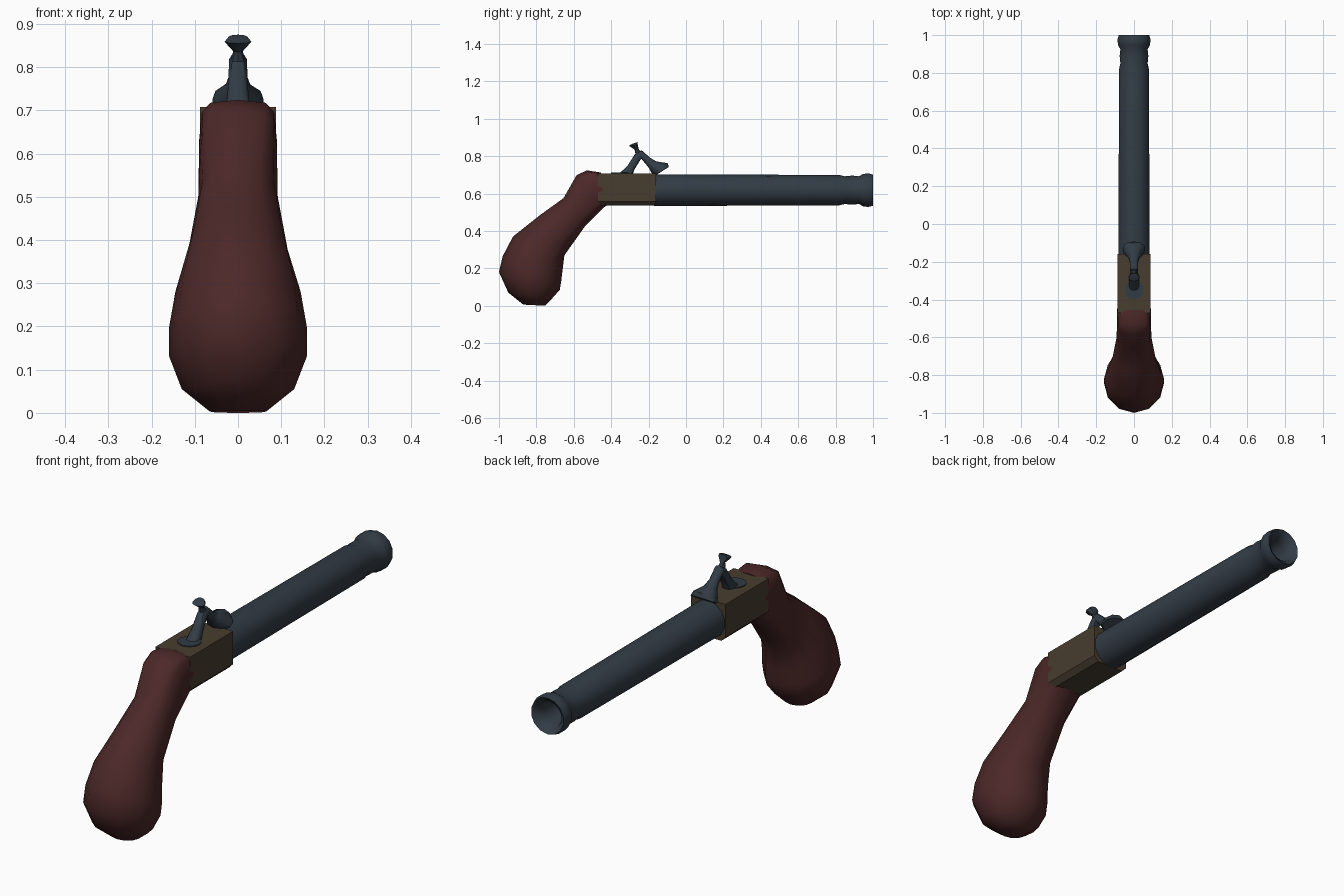
import bpy, bmesh, math
from mathutils import Vector

if "Cube" in bpy.data.objects:
    bpy.data.objects.remove(bpy.data.objects["Cube"])


def material(name, rgb):
    m = bpy.data.materials.new(name)
    m.diffuse_color = (*rgb, 1)
    m.use_nodes = True
    m.node_tree.nodes["Principled BSDF"].inputs["Base Color"].default_value = m.diffuse_color
    return m


STEEL = material("dark blue steel", (0.032, 0.045, 0.060))
WOOD = material("dark red wood", (0.072, 0.021, 0.021))
BRASS = material("dull brown metal", (0.064, 0.046, 0.029))


def finish(bm, name, mat, angle=40):
    bmesh.ops.recalc_face_normals(bm, faces=bm.faces)
    me = bpy.data.meshes.new(name)
    bm.to_mesh(me)
    bm.free()
    me.materials.append(mat)
    ob = bpy.data.objects.new(name, me)
    bpy.context.collection.objects.link(ob)
    bpy.ops.object.select_all(action='DESELECT')
    bpy.context.view_layer.objects.active = ob
    ob.select_set(True)
    bpy.ops.object.shade_smooth_by_angle(angle=math.radians(angle))
    return ob


def loft(name, mat, stations, sides, angle=40):
    """Stations: back (y, z), front (y, z), half width, squareness power."""
    bm = bmesh.new()
    rings = []
    for (by, bz), (fy, fz), hw, p in stations:
        mid = Vector((0, (by + fy) / 2, (bz + fz) / 2))
        half = Vector((0, (fy - by) / 2, (fz - bz) / 2))
        ring = []
        for i in range(sides):
            a = 2 * math.pi * i / sides
            c, s = math.cos(a), math.sin(a)
            c, s = (math.copysign(abs(v) ** p, v) for v in (c, s))
            ring.append(bm.verts.new(mid + half * c + Vector((hw * s, 0, 0))))
        rings.append(ring)
    for r, q in zip(rings, rings[1:]):
        for i in range(sides):
            j = (i + 1) % sides
            bm.faces.new((r[i], r[j], q[j], q[i]))
    bm.faces.new(rings[0])
    bm.faces.new(rings[-1])
    return finish(bm, name, mat, angle)


# Barrel with flared muzzle and open bore: (y, radius) along the axis
AXIS = 0.618
profile = [(-0.17, 0.085), (0.82, 0.081), (0.85, 0.074), (0.89, 0.078), (0.925, 0.074),
           (0.945, 0.086), (0.975, 0.090), (1.0, 0.083),
           (0.985, 0.062), (0.95, 0.052), (0.80, 0.048)]
loft("barrel", STEEL, [((y, AXIS + r), (y, AXIS - r), r, 1) for y, r in profile], 14)

# Receiver block with chamfered lower edges
bm = bmesh.new()
bmesh.ops.create_cube(bm, size=1)
for v in bm.verts:
    v.co = (v.co.x * 0.176, -0.315 + v.co.y * 0.31, 0.622 + v.co.z * 0.172)
low = [e for e in bm.edges if all(v.co.z < 0.6 for v in e.verts)
       and abs(e.verts[0].co.x - e.verts[1].co.x) < 0.01]
bmesh.ops.bevel(bm, geom=low, offset=0.022, segments=1, affect='EDGES')
finish(bm, "receiver", BRASS, 30)

# Grip: squared where it meets the receiver, rounding into a heavy bulb
loft("grip", WOOD, [
    ((-0.455, 0.712), (-0.44, 0.535), 0.089, 0.5),
    ((-0.53, 0.724), (-0.425, 0.535), 0.090, 0.5),
    ((-0.585, 0.698), (-0.44, 0.525), 0.090, 0.55),
    ((-0.655, 0.575), (-0.54, 0.425), 0.092, 0.85),
    ((-0.78, 0.485), (-0.65, 0.27), 0.115, 0.95),
    ((-0.925, 0.37), (-0.66, 0.19), 0.145, 1),
    ((-0.98, 0.265), (-0.668, 0.125), 0.160, 1),
    ((-1.0, 0.18), (-0.675, 0.085), 0.160, 1),
    ((-0.95, 0.07), (-0.715, 0.04), 0.130, 1),
    ((-0.87, 0.006), (-0.755, 0.0), 0.065, 1),
], 12, 60)

# Steel plate at the hammer's foot
bm = bmesh.new()
bmesh.ops.create_cone(bm, cap_ends=True, segments=12, radius1=0.05, radius2=0.05, depth=0.006)
bmesh.ops.translate(bm, verts=bm.verts, vec=(0, -0.35, 0.709))
finish(bm, "hammer_plate", STEEL)

# Hammer: leg, elbow, forward arm and flared striking cup
loft("hammer", STEEL, [
    ((-0.365, 0.70), (-0.285, 0.70), 0.030, 0.8),
    ((-0.315, 0.745), (-0.275, 0.730), 0.025, 0.8),
    ((-0.272, 0.812), (-0.245, 0.778), 0.022, 0.8),
    ((-0.238, 0.832), (-0.238, 0.785), 0.022, 0.8),
    ((-0.190, 0.790), (-0.215, 0.757), 0.022, 0.9),
    ((-0.160, 0.772), (-0.197, 0.735), 0.030, 1),
    ((-0.098, 0.762), (-0.185, 0.712), 0.055, 1),
    ((-0.092, 0.742), (-0.165, 0.695), 0.062, 1),
], 10)

# Thumb spur
loft("hammer_spur", STEEL, [
    ((-0.270, 0.810), (-0.235, 0.810), 0.019, 1),
    ((-0.275, 0.835), (-0.253, 0.838), 0.011, 1),
    ((-0.305, 0.855), (-0.258, 0.862), 0.031, 1),
    ((-0.290, 0.865), (-0.260, 0.875), 0.022, 1),
], 8)
